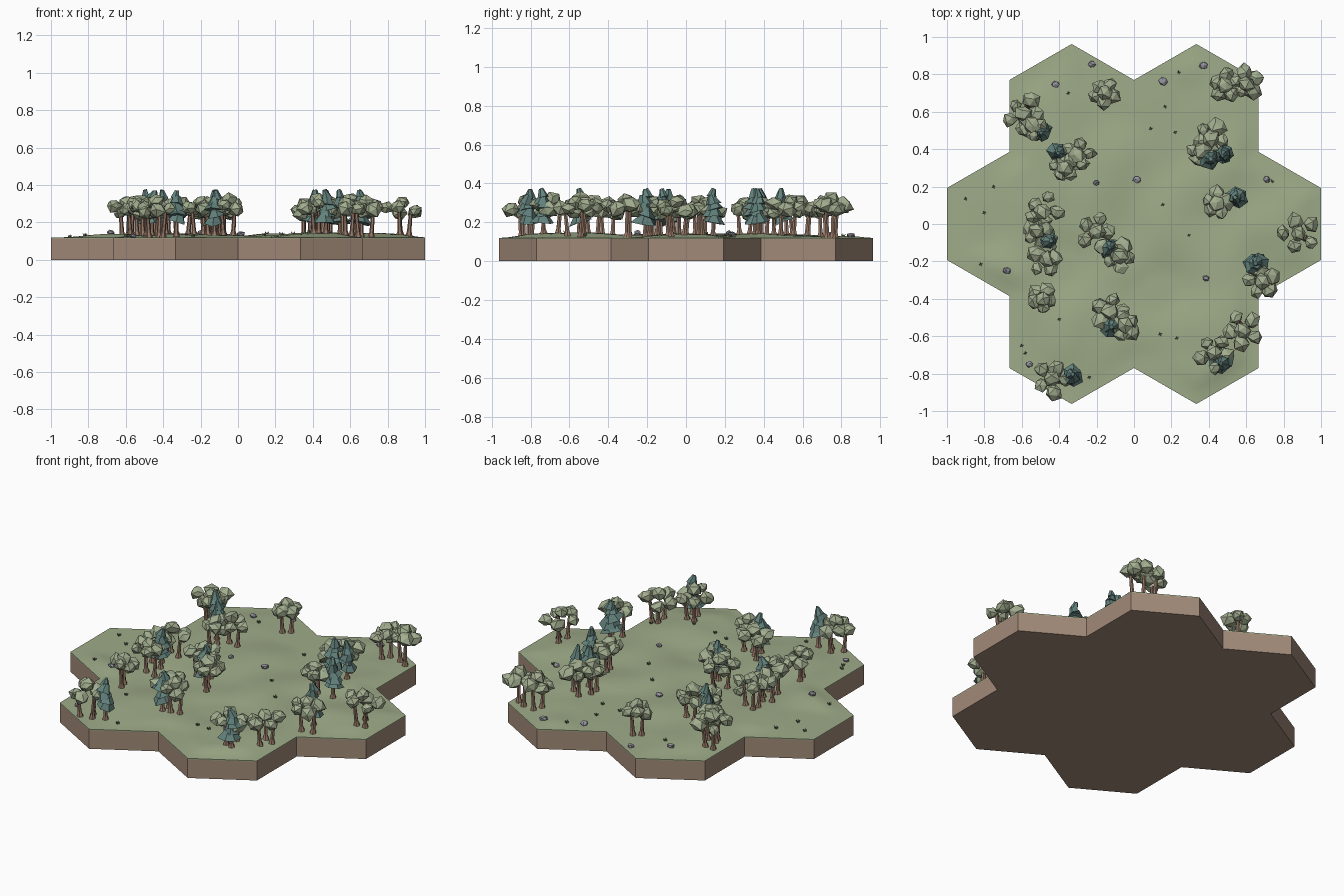
import bpy, bmesh, math, random
from mathutils import Vector, Matrix, Euler, noise

if "Cube" in bpy.data.objects:
    bpy.data.objects.remove(bpy.data.objects["Cube"])

random.seed(7)
D = 2 / 3                      # spacing between tile centres
R = D / math.sqrt(3)           # tile corner radius
TOP = 0.12


def material(name, rgb):
    m = bpy.data.materials.new(name)
    m.diffuse_color = (*rgb, 1)
    m.use_nodes = True
    m.node_tree.nodes["Principled BSDF"].inputs["Base Color"].default_value = m.diffuse_color
    return m


GRASS = material("grass green", (0.345, 0.41, 0.25))
EARTH = material("earth brown", (0.36, 0.255, 0.19))
LEAF = material("leaf green", (0.36, 0.42, 0.275))
PINE = material("pine teal", (0.125, 0.225, 0.205))
BARK = material("bark brown", (0.31, 0.19, 0.135))
STONE = material("stone grey", (0.29, 0.285, 0.34))
TUFT = material("tuft green", (0.15, 0.21, 0.11))


def finish(bm, name, mats, smooth=False):
    me = bpy.data.meshes.new(name)
    for f in bm.faces:
        f.smooth = smooth
    bm.to_mesh(me)
    bm.free()
    for m in mats:
        me.materials.append(m)
    ob = bpy.data.objects.new(name, me)
    bpy.context.collection.objects.link(ob)
    return ob


def polar(r, deg):
    a = math.radians(deg)
    return Vector((r * math.cos(a), r * math.sin(a)))


# Outer outline of the seven tiles, counter-clockwise
outline = [polar(D, 60 * k) + polar(R, 60 * k + a) for k in range(6) for a in (-30, 30, 90)]


def edge_distance(p):
    best = 9
    for a, b in zip(outline, outline[1:] + outline[:1]):
        t = max(0, min(1, (p - a).dot(b - a) / (b - a).length_squared))
        best = min(best, (p - a - (b - a) * t).length)
    return best


def ground_z(x, y):
    fade = min(1, edge_distance(Vector((x, y))) / 0.14)
    fade = fade * fade * (3 - 2 * fade)
    bump = noise.noise(Vector((x * 3.2 + 5, y * 3.2, 1.3)))
    return TOP + fade * max(0.001, 0.010 + 0.026 * bump)


# Earth base: closed bottom, brown walls, thin green rim
bm = bmesh.new()
rings = [[bm.verts.new((p.x, p.y, z)) for p in outline] for z in (0, TOP - 0.006, TOP)]
bm.faces.new(rings[0][::-1])
for level in range(2):
    lo, hi = rings[level], rings[level + 1]
    for i in range(18):
        j = (i + 1) % 18
        bm.faces.new((lo[i], lo[j], hi[j], hi[i])).material_index = level
finish(bm, "earth_base", [EARTH, GRASS])

# Rolling grass surface: triangular lattice over each tile
bm = bmesh.new()
N = 10
for c in [Vector((0, 0))] + [polar(D, 60 * k) for k in range(6)]:
    for s in range(6):
        a, b = polar(R / N, 60 * s + 30), polar(R / N, 60 * s + 90)

        def vert(i, j):
            p = c + a * i + b * j
            return bm.verts.new((p.x, p.y, ground_z(p.x, p.y)))
        for i in range(N):
            for j in range(N - i):
                bm.faces.new((vert(i, j), vert(i + 1, j), vert(i, j + 1)))
                if i + j < N - 1:
                    bm.faces.new((vert(i + 1, j), vert(i + 1, j + 1), vert(i, j + 1)))
bmesh.ops.remove_doubles(bm, verts=bm.verts, dist=0.0005)
finish(bm, "grass_surface", [GRASS], smooth=True)


def blob(bm, pos, size, jitter=0.2):
    """Chunky faceted lump."""
    rot = Euler([random.uniform(0, 6.28) for _ in range(3)]).to_matrix()
    vs = bmesh.ops.create_icosphere(bm, subdivisions=1, radius=1)["verts"]
    for v in vs:
        q = rot @ v.co * random.uniform(1 - jitter, 1 + jitter)
        v.co = Vector(pos) + Vector((q.x * size[0], q.y * size[1], q.z * size[2]))


def trunk(bm, x, y, tx, ty, top):
    """Six-sided trunk, flared at the root and leaning to its crown."""
    z0 = ground_z(x, y) - 0.006
    prev = None
    for t, r in ((0, 0.021), (0.22, 0.012), (1, 0.0095)):
        cx, cy = x + (tx - x) * t, y + (ty - y) * t
        ring = [bm.verts.new((cx + r * math.cos(k * math.pi / 3),
                              cy + r * math.sin(k * math.pi / 3),
                              z0 + (top - z0) * t)) for k in range(6)]
        if prev:
            for k in range(6):
                m = (k + 1) % 6
                bm.faces.new((prev[k], prev[m], ring[m], ring[k]))
        prev = ring
    bm.faces.new(prev)


# Leafy trees: x, y, crown spread
leafy = [(-.16, .70, .045), (-.59, .59, .075), (-.55, .53, .05), (-.30, .37, .06),
         (-.37, .30, .05), (.49, .74, .05), (.60, .75, .055), (.41, .46, .06),
         (.36, .39, .045), (.44, .11, .05), (.88, -.05, .075), (.68, -.31, .065),
         (.58, -.57, .07), (.43, -.69, .07), (-.13, -.47, .06), (-.05, -.54, .05),
         (-.49, .07, .07), (-.52, -.04, .05), (-.47, -.19, .06), (-.20, -.04, .075),
         (-.08, -.17, .05), (-.49, -.40, .05), (-.44, -.83, .07)]
for x, y, spread in leafy:
    crown, wood = bmesh.new(), bmesh.new()
    lift = random.uniform(-0.01, 0.012)
    turn = random.uniform(0, 360)
    blob(crown, (x, y, 0.305 + lift), (0.047, 0.047, 0.040))
    for k in range(5):
        p = Vector((x, y)) + polar(spread * random.uniform(0.8, 1.15), turn + 72 * k)
        z = 0.268 + lift + random.uniform(-0.018, 0.022)
        s = random.uniform(0.035, 0.051)
        blob(crown, (p.x, p.y, z), (s, s, s * 0.88))
    for k in range(3 if spread > 0.065 else 2):
        p = Vector((x, y)) + polar(spread * 0.55, turn + 144 * k)
        q = Vector((x, y)) + polar(spread * 0.75, turn + 144 * k)
        trunk(wood, p.x, p.y, q.x, q.y, 0.26)
    finish(crown, "leafy_crown", [LEAF])
    finish(wood, "leafy_trunk", [BARK])

# Pines: x, y, crown radius
pines = [(-.49, .49, .052), (-.41, .38, .052), (.41, .355, .06), (.48, .37, .046),
         (.545, .14, .052), (.66, -.21, .06), (.47, -.735, .058), (-.125, -.55, .055),
         (-.46, -.09, .06), (-.13, -.13, .056), (-.33, -.81, .056)]
for x, y, radius in pines:
    crown, wood = bmesh.new(), bmesh.new()
    for k in range(5):
        r = radius * (1.05, 1.0, 0.9, 0.72, 0.5)[k]
        mat = (Matrix.Translation((x + random.uniform(-.01, .01), y + random.uniform(-.01, .01),
                                   0.222 + 0.032 * k))
               @ Euler((random.uniform(-.3, .3), random.uniform(-.3, .3),
                        random.uniform(0, 6))).to_matrix().to_4x4())
        cone = bmesh.ops.create_cone(crown, cap_ends=True, segments=6, radius1=r,
                                     radius2=r * 0.4, depth=0.046)["verts"]
        for v in cone:
            v.co *= random.uniform(0.82, 1.2)
        bmesh.ops.transform(crown, matrix=mat, verts=cone)
    trunk(wood, x, y, x, y, 0.24)
    finish(crown, "pine_crown", [PINE])
    finish(wood, "pine_trunk", [BARK])

# Scattered stones
bm = bmesh.new()
for x, y in [(-.225, .853), (-.42, .746), (.155, .762), (.37, .848), (-.2, .22), (.016, .238),
             (.71, .238), (.385, -.29), (-.68, -.25), (-.56, -.75)]:
    s = random.uniform(0.018, 0.026)
    blob(bm, (x, y, ground_z(x, y) + 0.007), (s, s * 0.9, s * 0.65), 0.15)
finish(bm, "stones", [STONE])

# Small grass tufts: four leaning blades each
bm = bmesh.new()
for x, y in [(-.75, .2), (-.8, .06), (-.9, .136), (-.35, .70), (.24, .81), (.166, .628),
             (.09, .51), (.22, .49), (.294, -.06), (.14, -.59), (.23, -.61), (.38, -.62),
             (-.40, -.51), (-.60, -.65), (-.58, -.69), (-.24, -.82), (-.82, -.215),
             (.74, .227), (.155, .104), (.60, -.52)]:
    z = ground_z(x, y)
    for k in range(4):
        d, n = polar(0.011, 90 * k + 20), polar(0.004, 90 * k + 110)
        a = bm.verts.new((x + n.x, y + n.y, z - 0.002))
        b = bm.verts.new((x - n.x, y - n.y, z - 0.002))
        c = bm.verts.new((x + d.x, y + d.y, z + 0.016))
        e = bm.verts.new((x + d.x * 0.8, y + d.y * 0.8, z - 0.002))
        for f in ((a, b, c), (b, e, c), (e, a, c)):
            bm.faces.new(f)
bmesh.ops.recalc_face_normals(bm, faces=bm.faces)
finish(bm, "grass_tufts", [TUFT])
